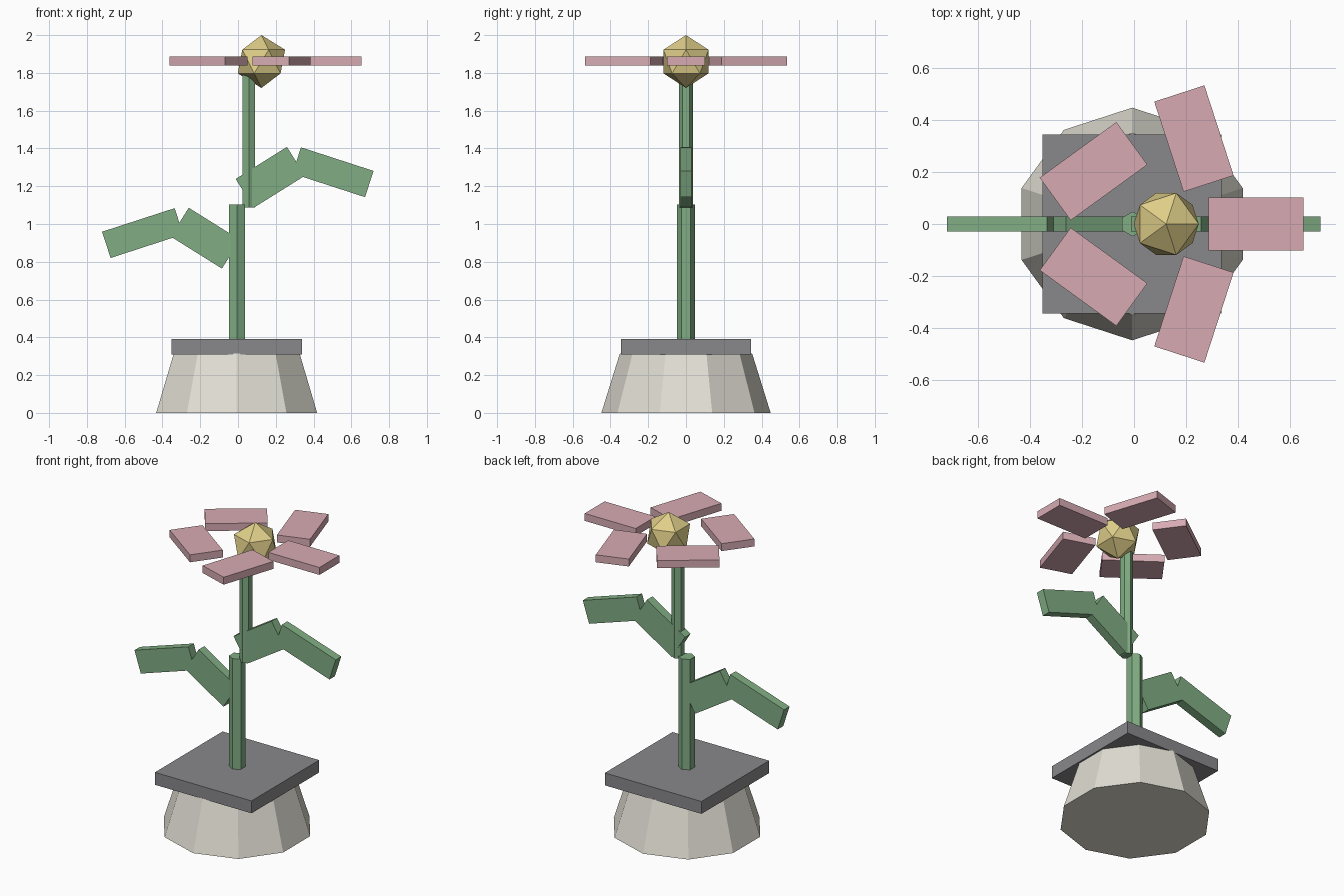
import bpy
from math import radians, cos, sin, pi

if "Cube" in bpy.data.objects:
    bpy.data.objects.remove(bpy.data.objects["Cube"])


def make_mat(name, rgb):
    m = bpy.data.materials.new(name)
    m.diffuse_color = (*rgb, 1)
    m.use_nodes = True
    m.node_tree.nodes["Principled BSDF"].inputs["Base Color"].default_value = m.diffuse_color
    return m


cream = make_mat("cream", (0.76, 0.74, 0.66))
grey = make_mat("grey", (0.25, 0.25, 0.26))
green = make_mat("green", (0.22, 0.42, 0.23))
pink = make_mat("pink", (0.68, 0.41, 0.45))
yellow = make_mat("yellow", (0.74, 0.62, 0.25))


def finish(name, mat):
    ob = bpy.context.object
    ob.name = name
    ob.data.materials.append(mat)
    return ob


def box(name, mat, loc, size, rot=(0, 0, 0)):
    bpy.ops.mesh.primitive_cube_add(size=1, location=loc, rotation=rot)
    ob = finish(name, mat)
    ob.scale = size
    return ob


def tube(name, mat, sides, r1, r2, x, z0, z1):
    bpy.ops.mesh.primitive_cone_add(vertices=sides, radius1=r1, radius2=r2,
                                    depth=z1 - z0, location=(x, 0, (z0 + z1) / 2))
    return finish(name, mat)


# pot and square rim
tube("pot", cream, 10, 0.448, 0.35, -0.007, 0, 0.315)
box("pot_rim", grey, (-0.007, 0, 0.35), (0.69, 0.69, 0.08))

# two offset stem pieces
tube("lower_stem", green, 6, 0.048, 0.048, -0.005, 0.385, 1.103)
tube("upper_stem", green, 6, 0.038, 0.038, 0.057, 1.088, 1.80)

# bent leaves, one on each side
for side, label, dz in ((-1, "left", 0), (1, "right", 0.322)):
    box(label + "_leaf_base", green, (side * 0.172 - 0.001, 0, 0.925 + dz),
        (0.32, 0.056, 0.18), (0, -side * radians(32), 0))
    box(label + "_leaf_tip", green, (side * 0.504 - 0.001, 0, 0.952 + dz),
        (0.404, 0.056, 0.146), (0, side * radians(18), 0))

# flower centre
cx, cz = 0.124, 1.86
bpy.ops.mesh.primitive_ico_sphere_add(subdivisions=1, radius=0.14, location=(cx, 0, cz))
finish("flower_centre", yellow)

# petals, each turned opposite to its position angle
for i in range(5):
    a = i * 2 * pi / 5
    box(f"petal_{i + 1}", pink, (cx + 0.346 * cos(a), 0.346 * sin(a), 1.864),
        (0.365, 0.203, 0.048), (0, 0, -a))
